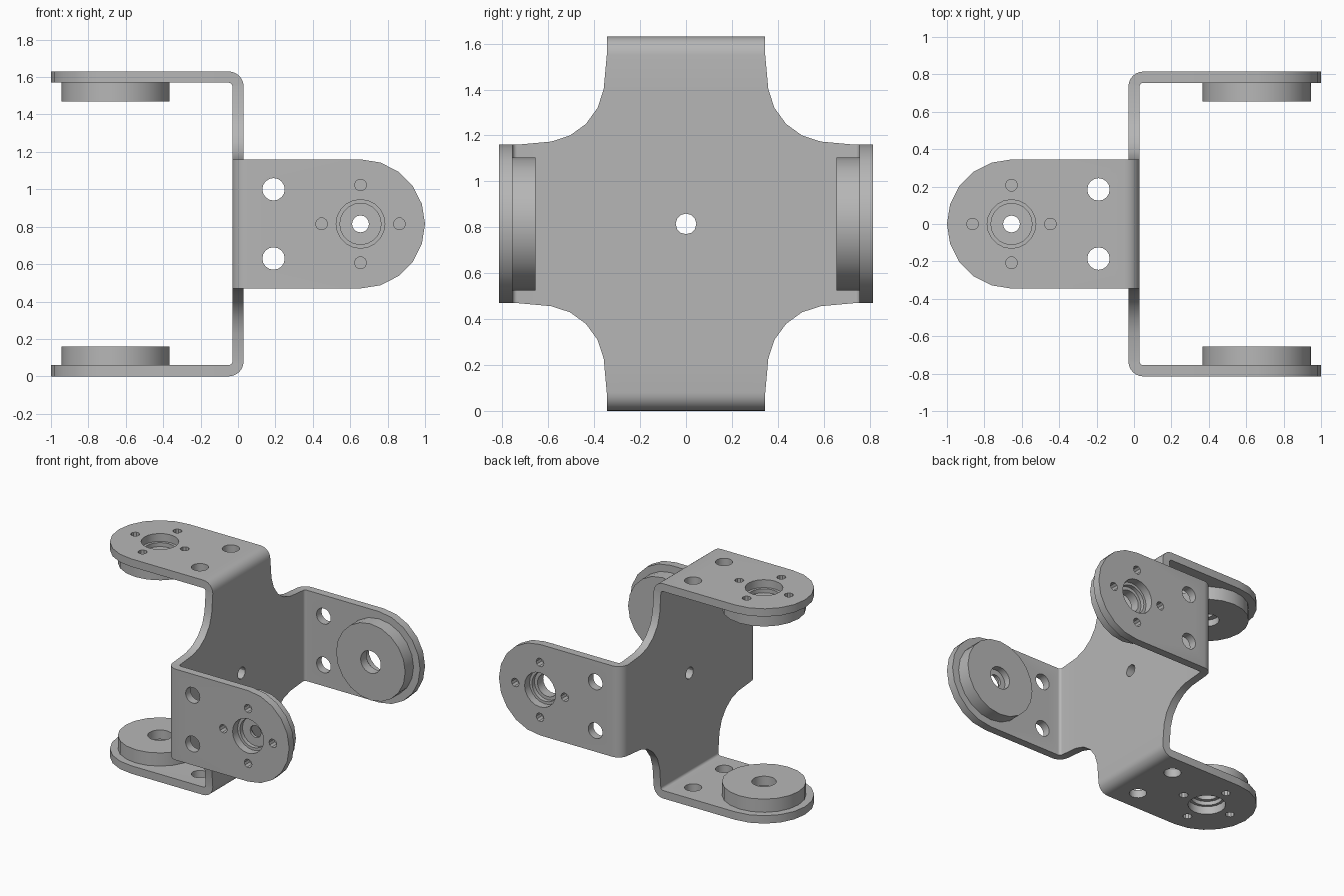
import bpy, bmesh
from math import sin, cos, pi, radians
from mathutils import Vector, Matrix

cube = bpy.data.objects.get("Cube")
if cube:
    bpy.data.objects.remove(cube, do_unlink=True)

MID = 0.815               # centre height, also half the span across the ears
HALF = 0.03               # half sheet thickness
WIDTH = 0.345             # half arm width
BEND_R = 0.05             # bend radius at mid sheet
BEND_AT = MID - BEND_R - HALF
BEND_LEN = BEND_R * pi / 2
EAR_X = 0.655             # hub distance from the middle plate
EAR_U = EAR_X - BEND_R + BEND_AT + BEND_LEN   # same, on the flat pattern

metal = bpy.data.materials.new("grey metal")
metal.use_nodes = True
grey = (0.47, 0.47, 0.47, 1)
metal.diffuse_color = grey
metal.node_tree.nodes["Principled BSDF"].inputs["Base Color"].default_value = grey


def finish(bm, name):
    bmesh.ops.recalc_face_normals(bm, faces=bm.faces)
    mesh = bpy.data.meshes.new(name)
    bm.to_mesh(mesh)
    bm.free()
    mesh.materials.append(metal)
    obj = bpy.data.objects.new(name, mesh)
    bpy.context.collection.objects.link(obj)
    bpy.ops.object.select_all(action='DESELECT')
    obj.select_set(True)
    bpy.context.view_layer.objects.active = obj
    bpy.ops.object.shade_smooth_by_angle(angle=radians(30))
    return obj


def arc(cu, cv, r, start, step, count):
    return [(cu + r * cos(radians(start + step * i)),
             cv + r * sin(radians(start + step * i))) for i in range(count)]


def circle(cu, cv, r, sides):
    return arc(cu, cv, r, 0, 360 / sides, sides)


def turn(points, k):
    for _ in range(k):
        points = [(-v, u) for u, v in points]
    return points


def fold(co):
    """Bend the side arms towards +x and the upright arms towards -x."""
    x, y, z = co
    axis, way = (1, 1) if abs(y) > abs(z) else (2, -1)
    u = abs(co[axis])
    if u <= BEND_AT:
        return Vector(co)
    sign = 1 if co[axis] > 0 else -1
    r = BEND_R - x * way
    a = min((u - BEND_AT) / BEND_LEN, 1) * pi / 2
    beyond = max(u - BEND_AT - BEND_LEN, 0)
    out = Vector(co)
    out.x = way * (BEND_R - r * cos(a) + beyond)
    out[axis] = sign * (BEND_AT + r * sin(a))
    return out


# Flat pattern: cross outline with rounded ears, and every drilled hole
arm = arc(EAR_U, 0, WIDTH, -90, 18, 11) + [(BEND_AT, WIDTH)]
arm += arc(0.63, 0.63, 0.275, 261, -18, 5) + [(WIDTH, BEND_AT)]
arm_holes = [circle(EAR_U, 0, 0.13, 20)]
for s in (-1, 1):
    arm_holes.append(circle(EAR_U - EAR_X + 0.19, s * 0.185, 0.06, 16))
    arm_holes.append(circle(EAR_U + s * 0.208, 0, 0.032, 10))
    arm_holes.append(circle(EAR_U, s * 0.208, 0.032, 10))
outline, loops = [], [circle(0, 0, 0.045, 12)]
for k in range(4):
    outline += turn(arm, k)
    loops += [turn(h, k) for h in arm_holes]
loops.append(outline)

# Bracket: fill, thicken, slice at the bends, fold
bm = bmesh.new()
for loop in loops:
    vs = [bm.verts.new((-HALF, u, v)) for u, v in loop]
    for i, v in enumerate(vs):
        bm.edges.new((vs[i - 1], v))
bmesh.ops.triangle_fill(bm, edges=bm.edges[:], use_beauty=True, normal=(1, 0, 0))
thick = bmesh.ops.extrude_face_region(bm, geom=bm.faces[:], use_keep_orig=True)
for v in thick["geom"]:
    if isinstance(v, bmesh.types.BMVert):
        v.co.x = HALF
for axis in (1, 2):
    for s in (-1, 1):
        for i in range(7):
            n = Vector((0, 0, 0))
            n[axis] = s
            bmesh.ops.bisect_plane(
                bm, geom=bm.verts[:] + bm.edges[:] + bm.faces[:], dist=1e-5,
                plane_co=n * (BEND_AT + BEND_LEN * i / 6), plane_no=n)
for v in bm.verts:
    v.co = fold(v.co) + Vector((0, 0, MID))
finish(bm, "folded_bracket")


# Hubs: turned discs on the inner face of each ear
def hub(name, place, inward, profile):
    bm = bmesh.new()
    vs = [bm.verts.new((r, 0, h)) for r, h in profile]
    for i, v in enumerate(vs):
        bm.edges.new((vs[i - 1], v))
    bmesh.ops.spin(bm, geom=bm.verts[:] + bm.edges[:], axis=(0, 0, 1),
                   cent=(0, 0, 0), angle=2 * pi, steps=20, use_merge=True)
    bmesh.ops.remove_doubles(bm, verts=bm.verts[:], dist=1e-5)
    spin = Vector((0, 0, 1)).rotation_difference(Vector(inward))
    bm.transform(Matrix.Translation(place) @ spin.to_matrix().to_4x4())
    finish(bm, name)


base, top = 2 * HALF, 0.16
open_hub = [(0.29, base), (0.29, top), (0.085, top), (0.085, 0.09),
            (0.11, 0.09), (0.11, base)]
webbed_hub = [(0.29, base), (0.29, top), (0.085, top), (0.085, 0.11),
              (0.045, 0.11), (0.045, 0.09), (0.11, 0.09), (0.11, base)]

hub("front_hub", (EAR_X, -MID, MID), (0, 1, 0), webbed_hub)
hub("back_hub", (EAR_X, MID, MID), (0, -1, 0), open_hub)
hub("top_hub", (-EAR_X, 0, 2 * MID), (0, 0, -1), webbed_hub)
hub("bottom_hub", (-EAR_X, 0, 0), (0, 0, 1), open_hub)
